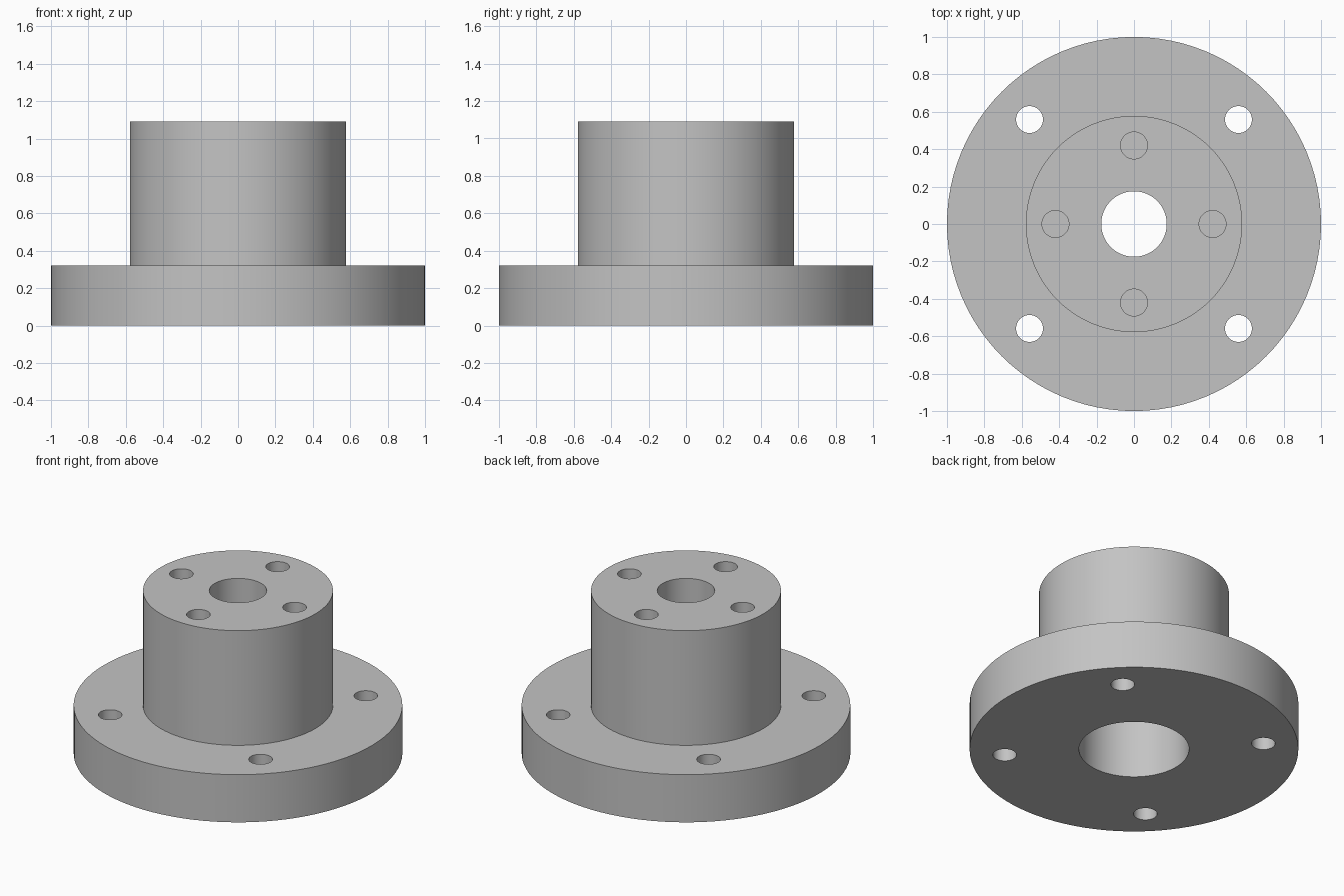
import bpy
import math

cube = bpy.data.objects.get("Cube")
if cube:
    bpy.data.objects.remove(cube, do_unlink=True)

FLANGE_TOP, HUB_TOP = 0.32, 1.09
FLANGE_R, HUB_R = 1.0, 0.578
BORE_R, COUNTERBORE_R, COUNTERBORE_TOP = 0.175, 0.335, 0.72
HOLE_R, BLIND_DEPTH = 0.072, 0.36
BOLT_CIRCLE, TOP_CIRCLE = 0.79, 0.42

# Plain grey metal
metal = bpy.data.materials.new("grey metal")
metal.use_nodes = True
grey = (0.55, 0.55, 0.55, 1)
metal.diffuse_color = grey
metal.node_tree.nodes["Principled BSDF"].inputs["Base Color"].default_value = grey


def cylinder(name, radius, bottom, top, x=0, y=0, sides=96):
    bpy.ops.mesh.primitive_cylinder_add(
        vertices=sides, radius=radius, depth=top - bottom,
        location=(x, y, (bottom + top) / 2))
    obj = bpy.context.object
    obj.name = name
    obj.data.materials.append(metal)
    return obj


def combine(target, tool, operation):
    mod = target.modifiers.new(operation.lower(), "BOOLEAN")
    mod.operation = operation
    mod.solver = "EXACT"
    mod.object = tool
    bpy.context.view_layer.objects.active = target
    bpy.ops.object.modifier_apply(modifier=mod.name)
    bpy.data.objects.remove(tool, do_unlink=True)


# Wide flange with the hub standing on it
body = cylinder("flanged_hub", FLANGE_R, 0, FLANGE_TOP)
hub = cylinder("hub", HUB_R, FLANGE_TOP / 2, HUB_TOP)
combine(body, hub, "UNION")

# Central bore, widened from below
combine(body, cylinder("bore", BORE_R, -0.1, HUB_TOP + 0.1), "DIFFERENCE")
combine(body, cylinder("counterbore", COUNTERBORE_R, -0.1, COUNTERBORE_TOP), "DIFFERENCE")

# Through holes on the flange diagonals, blind holes in the hub top
for i in range(4):
    a = i * math.pi / 2
    d = a + math.pi / 4
    bolt = cylinder("bolt_hole", HOLE_R, -0.1, FLANGE_TOP + 0.1,
                    BOLT_CIRCLE * math.cos(d), BOLT_CIRCLE * math.sin(d), 48)
    combine(body, bolt, "DIFFERENCE")
    blind = cylinder("blind_hole", HOLE_R, HUB_TOP - BLIND_DEPTH, HUB_TOP + 0.1,
                     TOP_CIRCLE * math.cos(a), TOP_CIRCLE * math.sin(a), 48)
    combine(body, blind, "DIFFERENCE")

# Smooth walls with sharp rims
bpy.ops.object.select_all(action="DESELECT")
body.select_set(True)
bpy.context.view_layer.objects.active = body
bpy.ops.object.shade_smooth_by_angle(angle=math.radians(30))
